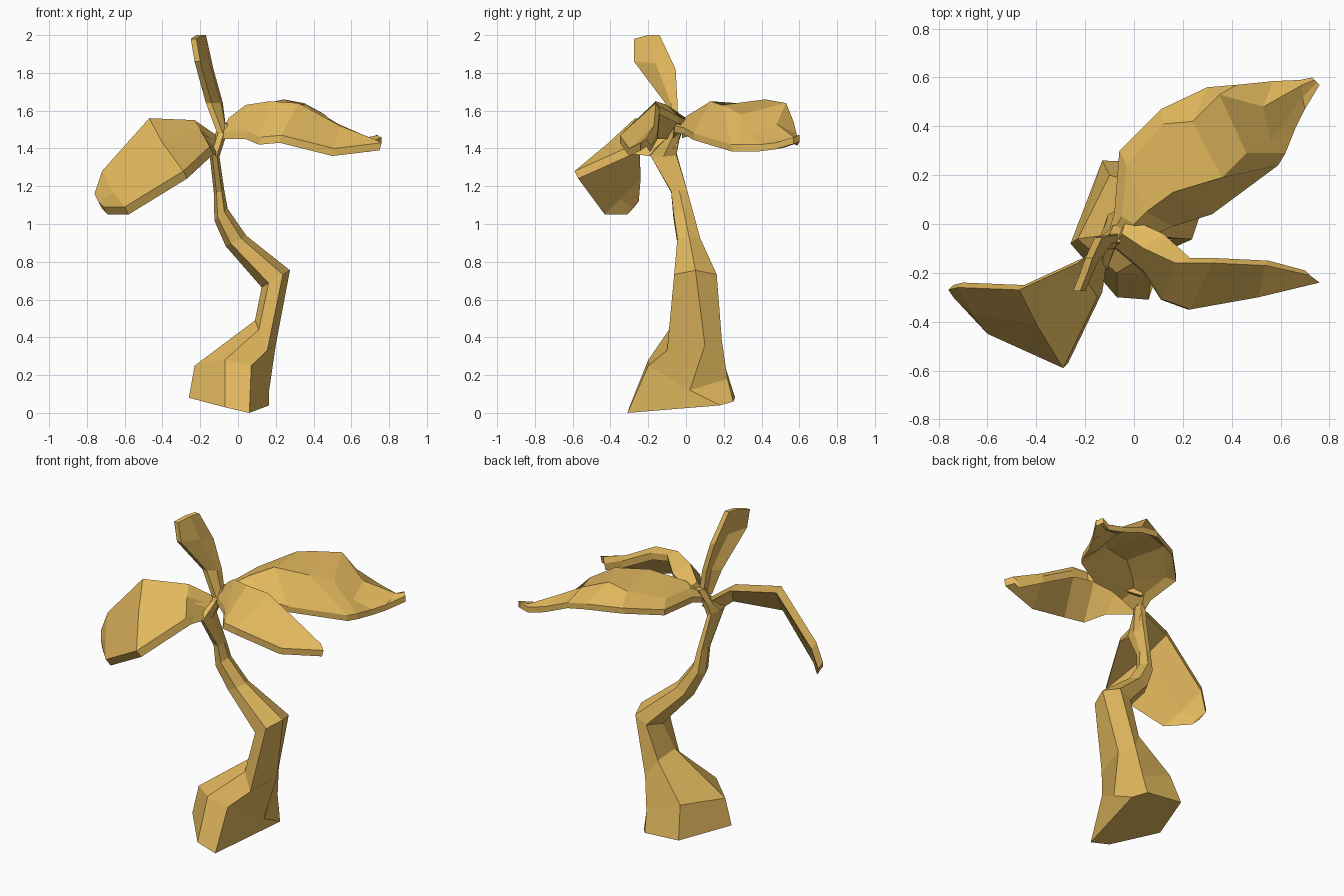
import bpy, bmesh
from math import cos, sin, radians
from mathutils import Vector

mat = bpy.data.materials.new("tan")
mat.diffuse_color = (0.76, 0.48, 0.11, 1)


def finish(name, bm):
    bmesh.ops.recalc_face_normals(bm, faces=bm.faces[:])
    me = bpy.data.meshes.new(name)
    bm.to_mesh(me)
    bm.free()
    me.materials.append(mat)
    ob = bpy.data.objects.new(name, me)
    bpy.context.collection.objects.link(ob)


def loft(name, rings):
    """Closed skin through rings of equal point count, capped at both ends."""
    bm = bmesh.new()
    vs = [[bm.verts.new(p) for p in r] for r in rings]
    n = len(vs[0])
    for a, b in zip(vs, vs[1:]):
        for i in range(n):
            j = (i + 1) % n
            bm.faces.new((a[i], a[j], b[j], b[i]))
    bm.faces.new(vs[0])
    bm.faces.new(vs[-1])
    finish(name, bm)


def leaf(name, rows, under):
    """Thick sheet: each row of points plus its underside forms one ring."""
    under = Vector(under)
    loft(name, [[Vector(p) for p in r] + [Vector(p) + under for p in reversed(r)]
                for r in rows])


def hexagon(cx, cy, cz, rx, ry, tilt):
    """Six-sided stem section; tilt raises the +x side."""
    pts = []
    for i in range(6):
        a = radians(180 + 60 * i)
        dx = rx * cos(a)
        pts.append((cx + dx, cy + ry * sin(a), cz + tilt * dx))
    return pts


# Trunk: flared foot, then a bent tapering stem
foot = [
    [(-.26, -.08, .08), (-.07, -.30, .03), (.06, -.31, 0), (.165, .18, .04), (.11, .25, .06), (-.13, .26, .08)],
    [(-.23, -.06, .25), (-.07, -.20, .28), (.07, -.20, .25), (.165, .02, .12), (.12, .22, .18), (-.10, .20, .27)],
    [(.09, -.02, .49), (.11, -.09, .44), (.155, -.10, .33), (.20, .10, .36), (.15, .19, .38), (.09, .15, .48)],
]
stem = [
    (.20, .05, .71, .075, .13, .6),
    (-.01, .015, .91, .055, .07, .5),
    (-.09, -.015, 1.05, .035, .06, .9),
    (-.10, -.035, 1.17, .028, .05, .2),
    (-.125, -.12, 1.37, .027, .08, -.5),
    (-.10, -.07, 1.45, .035, .04, .3),
    (-.07, -.04, 1.53, .03, .04, 0),
]
loft("trunk", foot + [hexagon(*s) for s in stem])

# Drooping leaf on the left
leaf("left_leaf", [
    [(-.13, -.13, 1.39), (-.12, -.10, 1.43), (-.10, -.06, 1.46)],
    [(-.15, -.30, 1.41), (-.20, -.22, 1.50), (-.23, -.16, 1.55)],
    [(-.29, -.59, 1.28), (-.40, -.41, 1.43), (-.47, -.27, 1.56)],
    [(-.60, -.45, 1.09), (-.66, -.37, 1.17), (-.72, -.26, 1.28)],
    [(-.71, -.33, 1.09), (-.74, -.30, 1.12), (-.76, -.27, 1.16)],
], (.02, .02, -.04))

# Large arched leaf towards the back right: flat crown, drooping sides, flared tip
leaf("back_leaf", [
    [(-.10, -.02, 1.49), (-.08, -.02, 1.52), (-.06, -.03, 1.52), (-.05, -.07, 1.49)],
    [(-.08, .05, 1.51), (-.05, .03, 1.55), (.00, .00, 1.57), (.04, -.06, 1.52)],
    [(-.06, .30, 1.52), (-.03, .24, 1.56), (.05, .05, 1.60), (.16, -.01, 1.51)],
    [(.11, .47, 1.55), (.12, .41, 1.63), (.16, .13, 1.65), (.32, .04, 1.48)],
    [(.30, .56, 1.56), (.24, .42, 1.66), (.36, .19, 1.63), (.59, .24, 1.42)],
    [(.42, .57, 1.54), (.35, .53, 1.64), (.46, .29, 1.58), (.62, .29, 1.42)],
    [(.57, .585, 1.48), (.53, .48, 1.53), (.56, .34, 1.47), (.66, .39, 1.42)],
    [(.68, .59, 1.45), (.69, .57, 1.46), (.69, .52, 1.44), (.70, .47, 1.43)],
    [(.73, .60, 1.47), (.74, .59, 1.47), (.75, .58, 1.46), (.76, .57, 1.46)],
], (0, 0, -.035))

# Narrow leaf towards the front right
leaf("right_leaf", [
    [(-.03, .03, 1.54), (-.05, -.04, 1.56), (-.08, -.09, 1.49)],
    [(.12, -.04, 1.57), (.04, -.10, 1.63), (.05, -.20, 1.49)],
    [(.23, -.14, 1.62), (.17, -.16, 1.65), (.12, -.31, 1.46)],
    [(.34, -.14, 1.60), (.32, -.16, 1.64), (.23, -.35, 1.47)],
    [(.55, -.15, 1.49), (.54, -.17, 1.52), (.51, -.30, 1.40)],
    [(.70, -.19, 1.42), (.72, -.21, 1.45), (.76, -.24, 1.43)],
], (-.01, 0, -.04))

# Small upright leaf
leaf("top_leaf", [
    [(-.08, -.10, 1.48), (-.06, -.07, 1.48), (-.06, -.04, 1.48)],
    [(-.14, -.11, 1.64), (-.09, -.08, 1.64), (-.08, -.045, 1.64)],
    [(-.20, -.275, 1.86), (-.15, -.16, 1.85), (-.13, -.055, 1.82)],
    [(-.22, -.275, 1.98), (-.19, -.20, 2.0), (-.17, -.14, 2.0)],
], (-.03, 0, 0))
